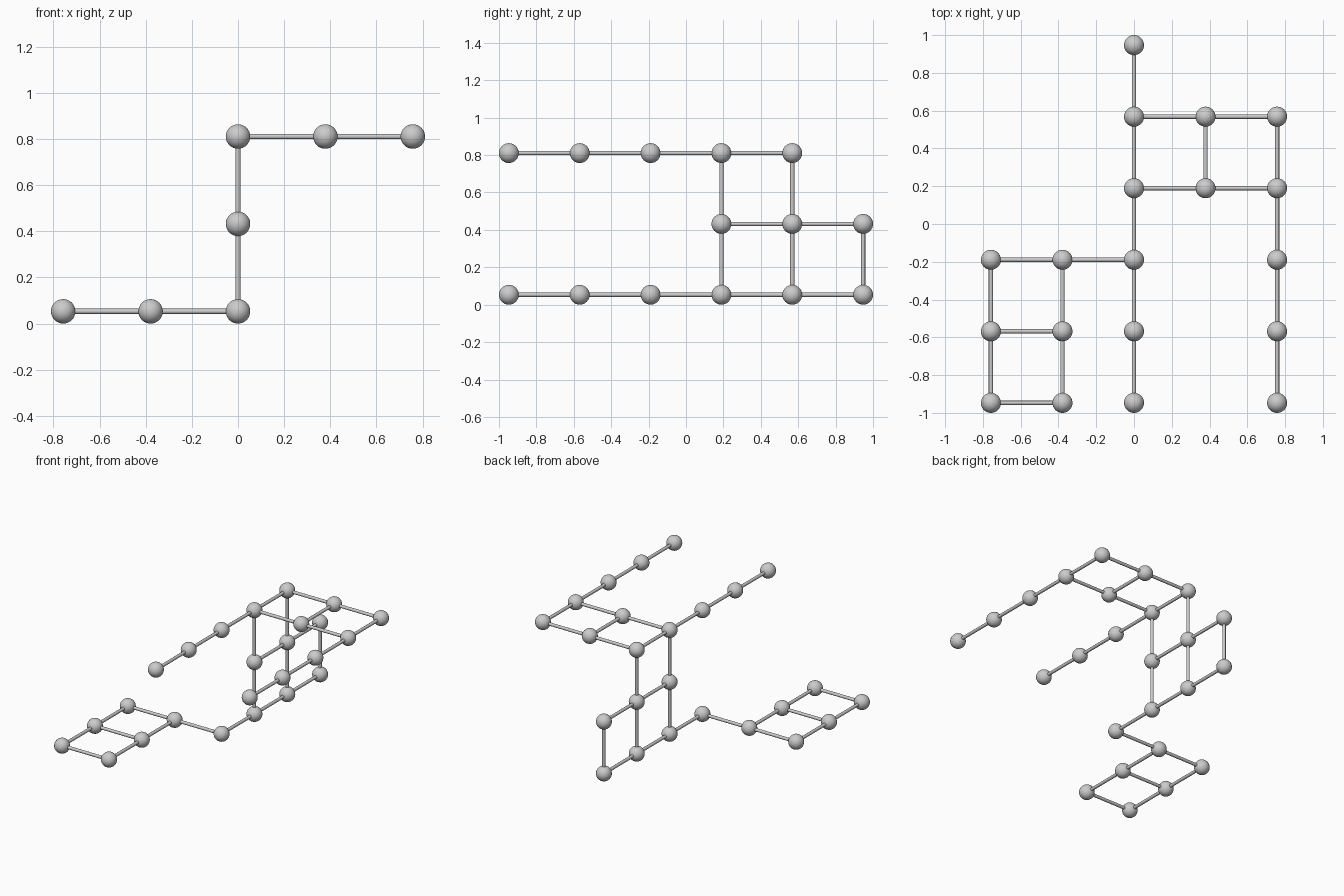
import bpy
from mathutils import Vector

if "Cube" in bpy.data.objects:
    bpy.data.objects.remove(bpy.data.objects["Cube"])

STEP, BALL_R, ROD_R = 0.3788, 0.053, 0.0114


def run(x, ys, z):
    return {(x, y, z) for y in ys}


# Lattice nodes (column x, row y, level z); rows 0..5 run front to back
nodes = (
    run(-2, range(0, 3), 0) | run(-1, range(0, 3), 0)    # lower left ladder
    | run(0, range(2, 6), 0) | run(0, range(3, 6), 1)    # upright panel
    | run(0, range(0, 5), 2)                             # upper arm
    | run(1, range(3, 5), 2) | run(2, range(0, 5), 2)    # upper right panel and arm
)


def place(n):
    return Vector((n[0] * STEP, (n[1] - 2.5) * STEP, n[2] * STEP + BALL_R))


def make(template, name, loc, rot=(0, 0, 0)):
    ob = bpy.data.objects.new(name, template)
    ob.location, ob.rotation_euler = loc, rot
    bpy.context.collection.objects.link(ob)


def template_mesh():
    ob = bpy.context.object
    bpy.ops.object.shade_smooth_by_angle()
    mesh = ob.data
    mesh.use_fake_user = True
    bpy.data.objects.remove(ob)
    return mesh


# Shared ball and rod meshes
bpy.ops.mesh.primitive_uv_sphere_add(segments=32, ring_count=16, radius=BALL_R)
ball = template_mesh()
bpy.ops.mesh.primitive_cylinder_add(vertices=16, radius=ROD_R, depth=STEP)
rod = template_mesh()

# Balls at nodes, rods between every pair of neighbours
AXES = [((1, 0, 0), (0, 1.5708, 0)), ((0, 1, 0), (1.5708, 0, 0)), ((0, 0, 1), (0, 0, 0))]
for n in sorted(nodes):
    make(ball, "joint_ball", place(n))
    for d, rot in AXES:
        m = tuple(a + b for a, b in zip(n, d))
        if m in nodes:
            make(rod, "connecting_rod", (place(n) + place(m)) / 2, rot)
